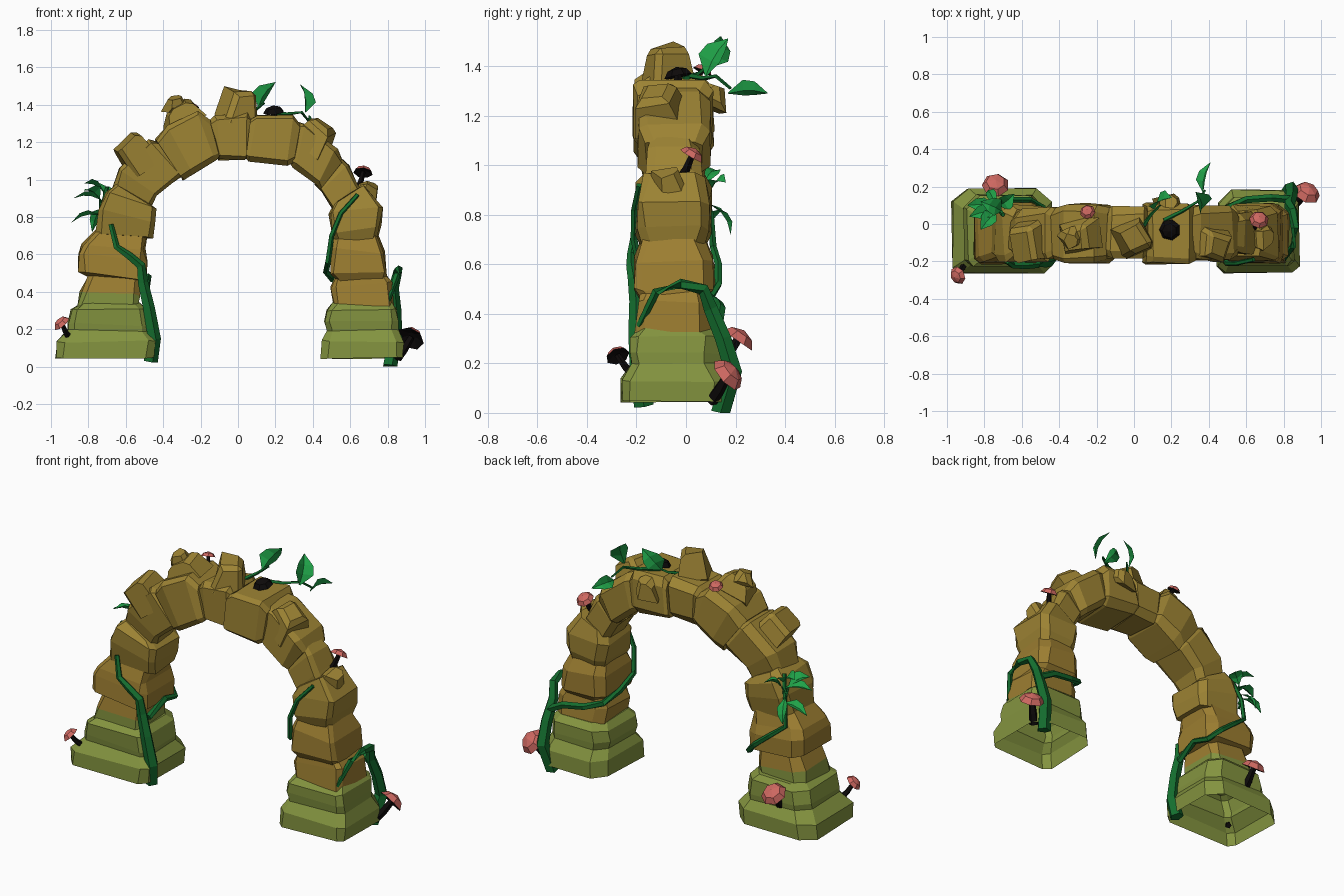
import bpy, bmesh, math, random
from mathutils import Vector, Matrix, Euler

if "Cube" in bpy.data.objects:
    bpy.data.objects.remove(bpy.data.objects["Cube"])

random.seed(4)


def material(name, r, g, b):
    m = bpy.data.materials.new(name)
    m.diffuse_color = (r, g, b, 1)
    m.use_nodes = True
    m.node_tree.nodes["Principled BSDF"].inputs["Base Color"].default_value = m.diffuse_color
    return m


STONE = material("ochre_stone", .34, .23, .034)
EARTH = material("brown_stone", .34, .212, .031)
MOSS = material("moss_green", .23, .295, .05)
VINE = material("vine_green", .007, .155, .028)
LEAF = material("leaf_green", .014, .36, .065)
CAP = material("mushroom_pink", .62, .14, .12)
DARK = material("mushroom_dark", .004, .003, .003)


def outward(bm):
    """Make a shell's normals point outward."""
    bmesh.ops.recalc_face_normals(bm, faces=bm.faces)
    if bm.calc_volume(signed=True) < 0:
        bmesh.ops.reverse_faces(bm, faces=bm.faces)


def finish(name, bm, *mats):
    mesh = bpy.data.meshes.new(name)
    bm.to_mesh(mesh)
    bm.free()
    for m in mats:
        mesh.materials.append(m)
    ob = bpy.data.objects.new(name, mesh)
    bpy.context.collection.objects.link(ob)
    return ob


def stone(name, stations, yf=-.2, yb=.1, mat=STONE, moss_z=0, jit=.008, back=.04, hollow=False):
    """Loft of chamfered sections; a station is (inner x, z, outer x, z, y inset)."""
    bm = bmesh.new()
    rings = []
    for ix, iz, ox, oz, ins in stations:
        f, b, c, e = yf + ins, yb - ins, .08, .03
        outline = [(c, f), (1 - c, f), (1, f + e), (1, b - back),
                   (1 - 2 * c, b), (2 * c, b), (0, b - back), (0, f + e)]
        ring = []
        for u, y in outline:
            p = Vector((ix + (ox - ix) * u, y, iz + (oz - iz) * u))
            p += Vector([random.uniform(-jit, jit) for _ in range(3)])
            ring.append(bm.verts.new(p))
        rings.append(ring)
    for a, b in zip(rings, rings[1:]):
        for i in range(8):
            j = (i + 1) % 8
            bm.faces.new((a[i], a[j], b[j], b[i]))
    bottom = bm.faces.new(rings[0])
    bm.faces.new(rings[-1])
    outward(bm)
    for face in bm.faces:
        face.material_index = int(face.calc_center_median().z < moss_z)
    if hollow:
        bm.faces.remove(bottom)
    return finish(name, bm, mat, MOSS)


def rock(name, loc, size, rot, taper=.62):
    """Tapered, chamfered boulder."""
    bm = bmesh.new()
    bmesh.ops.create_cube(bm, size=1)
    for v in bm.verts:
        k = taper if v.co.z > 0 else 1
        v.co = Vector((v.co.x * k * size[0], v.co.y * k * size[1], v.co.z * size[2]))
        v.co += Vector([random.uniform(-.014, .014) for _ in range(3)])
    corners = random.sample(list(bm.edges), 5)
    bmesh.ops.bevel(bm, geom=corners, offset=.025, segments=1, affect='EDGES')
    bm.transform(Matrix.Translation(loc) @ Euler([math.radians(a) for a in rot]).to_matrix().to_4x4())
    outward(bm)
    return finish(name, bm, STONE)


def tube(name, pts, r0, r1, mat=VINE, sides=5):
    """Tapering faceted tube along a path."""
    pts = [Vector(p) for p in pts]
    bm = bmesh.new()
    rings = []
    for k, p in enumerate(pts):
        t = (pts[min(k + 1, len(pts) - 1)] - pts[max(k - 1, 0)]).normalized()
        ref = Vector((.31, .9, .2))
        a = (ref - t * ref.dot(t)).normalized()
        b = t.cross(a)
        r = r0 + (r1 - r0) * k / (len(pts) - 1)
        rings.append([bm.verts.new(p + r * (a * math.cos(s) + b * math.sin(s)))
                      for s in [2 * math.pi * i / sides for i in range(sides)]])
    for a, b in zip(rings, rings[1:]):
        for i in range(sides):
            j = (i + 1) % sides
            bm.faces.new((a[i], a[j], b[j], b[i]))
    bm.faces.new(rings[0])
    bm.faces.new(rings[-1])
    outward(bm)
    for v in bm.verts:
        v.co.z = max(v.co.z, 0)
    return finish(name, bm, mat)


def leaf(name, base, tip, width, side, bend=.02):
    """Folded leaf blade between base and tip, widening along side."""
    base, tip, side = Vector(base), Vector(tip), Vector(side).normalized()
    up = side.cross(tip - base).normalized()
    if up.z < 0:
        up, side = -up, -side
    bm = bmesh.new()
    rows = []
    for t, w in ((0, .08), (.35, 1), (.65, .85), (1, .03)):
        c = base.lerp(tip, t) + up * bend * math.sin(t * math.pi)
        rows.append([bm.verts.new(c + side * width * w * s / 2 + up * width * .25 * w * abs(s))
                     for s in (-1, 0, 1)])
    for a, b in zip(rows, rows[1:]):
        for i in range(2):
            bm.faces.new((a[i], a[i + 1], b[i + 1], b[i]))
    return finish(name, bm, LEAF)


def mushroom(name, root, top, r, axis, top_mat=CAP):
    """Dark bent stem with a seven-sided cap that is dark below."""
    root, top, axis = Vector(root), Vector(top), Vector(axis).normalized()
    under = top - axis * r * .2
    tube(name + "_stem", [root, root.lerp(under, .5) - Vector((0, 0, .008)), under], r * .38, r * .24, DARK)
    bm = bmesh.new()
    rings = [[bm.verts.new((q * r * math.cos(s), q * r * math.sin(s), h * r))
              for s in [2 * math.pi * i / 7 for i in range(7)]]
             for q, h in ((.3, 0), (1, -.3), (.68, .15))]
    for k in range(2):
        for i in range(7):
            j = (i + 1) % 7
            f = bm.faces.new((rings[k][i], rings[k][j], rings[k + 1][j], rings[k + 1][i]))
            f.material_index = 1 - k
    bm.faces.new(rings[0]).material_index = 1
    peak = bm.verts.new((0, 0, .38 * r))
    for i in range(7):
        bm.faces.new((rings[2][i], rings[2][(i + 1) % 7], peak))
    outward(bm)
    bm.transform(Matrix.Translation(top) @ axis.to_track_quat('Z', 'Y').to_matrix().to_4x4())
    finish(name + "_cap", bm, top_mat, DARK)


# Mossy stepped bases, open underneath
stone("left_base", [(-.45, .045, -.975, .045, 0), (-.44, .14, -.97, .13, 0), (-.475, .19, -.91, .20, .04),
                    (-.475, .22, -.91, .23, .035), (-.49, .305, -.89, .31, .035), (-.53, .34, -.84, .34, .07)],
      -.26, .19, MOSS, jit=.005, back=.07, hollow=True)
stone("right_base", [(.445, .045, .88, .045, 0), (.45, .14, .885, .13, 0), (.475, .195, .855, .2, .04),
                     (.46, .24, .855, .24, .035), (.475, .30, .845, .31, .035), (.51, .34, .82, .34, .07)],
      -.26, .18, MOSS, jit=.005, back=.07, hollow=True)

# Left leg
stone("left_leg_stone_1", [(-.54, .32, -.86, .32, 0), (-.53, .38, -.84, .40, .005), (-.52, .50, -.79, .51, .02)],
      mat=EARTH, moss_z=.37)
stone("left_leg_stone_2", [(-.53, .46, -.81, .48, .02), (-.495, .47, -.85, .50, -.01), (-.49, .56, -.85, .6, -.01),
                           (-.50, .63, -.83, .65, 0), (-.49, .71, -.73, .75, .03)], mat=EARTH)
stone("left_leg_stone_3", [(-.46, .69, -.76, .71, .02), (-.44, .76, -.74, .84, 0), (-.44, .84, -.70, .93, 0),
                           (-.48, .88, -.65, .98, .03)])
# Crown of the arch
stone("shoulder_stone_left", [(-.47, .85, -.67, .94, .04), (-.43, .92, -.63, 1.06, .015), (-.31, 1.01, -.47, 1.21, 0),
                              (-.27, 1.04, -.41, 1.2, .03)], -.19, .09)
stone("crown_stone_left", [(-.29, 1.0, -.44, 1.21, .02), (-.24, 1.03, -.38, 1.29, 0), (-.12, 1.11, -.22, 1.37, 0),
                           (-.10, 1.13, -.14, 1.31, .02)], -.21, .11)
stone("keystone", [(-.12, 1.12, -.15, 1.31, .02), (-.1, 1.11, -.12, 1.34, 0), (.04, 1.11, .05, 1.35, 0),
                   (.07, 1.13, .08, 1.32, .02)], -.18, .09)
stone("crown_stone_right", [(.05, 1.11, .07, 1.32, .01), (.06, 1.10, .10, 1.34, 0), (.27, 1.08, .29, 1.34, 0),
                            (.3, 1.1, .33, 1.29, .02)], -.21, .11)
stone("shoulder_stone_right", [(.27, 1.09, .30, 1.31, .02), (.30, 1.07, .36, 1.30, 0), (.42, .97, .53, 1.17, 0),
                               (.44, .95, .56, 1.1, .03)], -.19, .1)
# Right leg
stone("right_leg_stone_4", [(.41, .98, .53, 1.13, .05), (.44, .94, .59, 1.08, .03), (.5, .84, .64, .98, .03),
                            (.53, .8, .68, .91, .04)], -.19, .09)
stone("right_leg_stone_3", [(.52, .88, .68, .97, .03), (.49, .82, .77, .85, 0), (.5, .71, .76, .75, 0),
                            (.53, .64, .74, .66, .03)])
stone("right_leg_stone_2", [(.52, .72, .74, .72, .03), (.50, .63, .78, .61, -.01), (.49, .50, .80, .50, -.01),
                            (.53, .46, .79, .46, .02)], mat=EARTH)
stone("right_leg_stone_1", [(.52, .49, .79, .49, .02), (.50, .42, .82, .45, .005), (.51, .33, .83, .33, 0)], mat=EARTH)

# Loose boulders resting on the outer curve
rock("boulder_left", (-.55, -.09, 1.14), (.2, .24, .18), (8, -38, 6), taper=.75)
rock("boulder_crown_left", (-.30, -.07, 1.35), (.22, .19, .12), (5, -24, 12))
rock("boulder_crown_tip", (-.34, -.08, 1.40), (.12, .12, .08), (10, -10, 30))
rock("boulder_top", (.0, -.08, 1.39), (.20, .21, .18), (8, 6, 25), taper=.6)
rock("boulder_right", (.42, -.11, 1.24), (.22, .2, .15), (5, 36, -14), taper=.7)
rock("boulder_right_low", (.68, -.07, .91), (.15, .14, .14), (14, 20, 20))
rock("boulder_back", (.19, .10, 1.29), (.14, .14, .09), (-20, 0, 15))

# Left vine: trunk on the inner side, one branch in front and one behind
tube("left_vine_trunk", [(-.47, -.17, .03), (-.45, -.19, .15), (-.48, -.2, .32), (-.51, -.2, .45), (-.52, -.21, .54),
                         (-.58, -.22, .59), (-.65, -.22, .64), (-.68, -.2, .76)], .042, .014)
tube("left_vine_back", [(-.49, -.17, .42), (-.48, -.02, .48), (-.49, .09, .45), (-.56, .13, .52), (-.66, .13, .60),
                        (-.75, .11, .67), (-.74, .10, .80), (-.70, .05, .96)], .02, .012)
# Right vine: trunk at the back, loop over the outer side, branch round the inside
tube("right_vine_trunk", [(.81, .14, 0), (.84, .19, .17), (.84, .15, .3), (.83, .10, .42), (.85, .07, .50),
                          (.86, -.02, .52), (.85, -.12, .49), (.80, -.19, .35)], .042, .014)
tube("right_vine_branch", [(.84, .13, .36), (.73, .14, .42), (.6, .13, .44), (.50, .09, .47), (.47, -.03, .51),
                           (.48, -.18, .56), (.50, -.21, .70), (.55, -.21, .82), (.64, -.19, .92)], .022, .012)
# Sprigs on the crown
tube("crown_sprig_a", [(.05, -.01, 1.35), (.09, .05, 1.37), (.14, .1, 1.41)], .012, .006, VINE, 4)
tube("crown_sprig_b", [(.16, .02, 1.36), (.26, .07, 1.35), (.34, .12, 1.36), (.38, .18, 1.31)], .012, .006, VINE, 4)
leaf("crown_leaf_a", (.11, .08, 1.39), (.2, .14, 1.52), .11, (.5, .6, -.4))
leaf("crown_leaf_b", (.36, .08, 1.36), (.33, .17, 1.51), .11, (.5, .7, -.3))
leaf("crown_leaf_c", (.37, .17, 1.29), (.41, .33, 1.29), .08, (.6, -.1, .8))

# Leaf cluster on the left shoulder
cluster = [((-.71, .07, .92), (-.82, .12, .98), .10), ((-.73, .08, .89), (-.88, .04, .90), .08),
           ((-.74, .1, .81), (-.89, .10, .77), .07), ((-.74, .1, .84), (-.78, .18, .72), .06),
           ((-.72, .1, .9), (-.64, .16, .93), .09), ((-.74, .06, .9), (-.82, -.03, .94), .09)]
for n, (a, b, w) in enumerate(cluster):
    d = Vector(b) - Vector(a)
    leaf(f"left_leaf_{n + 1}", a, b, w, (-d.y, d.x, .03))
    tube(f"left_leaf_stalk_{n + 1}", [(-.735, .08, a[2] - .06), a], .007, .004, VINE, 4)

# Mushrooms, and one all-dark fungus on the crown
mushroom("mushroom_front_left", (-.90, -.21, .15), (-.95, -.28, .24), .05, (-.6, -.3, .7))
mushroom("mushroom_back_left", (-.74, .12, .18), (-.74, .22, .31), .074, (0, .55, .8))
mushroom("mushroom_right", (.85, .10, .05), (.93, .18, .165), .077, (.35, .7, .62))
mushroom("mushroom_shoulder", (.64, -.02, .95), (.67, .03, 1.05), .053, (.1, .5, .85))
mushroom("mushroom_crown", (-.22, .03, 1.33), (-.25, .07, 1.39), .042, (-.15, .4, .9))
mushroom("dark_fungus", (.19, -.03, 1.33), (.19, -.035, 1.375), .058, (-.1, -.2, 1), DARK)
